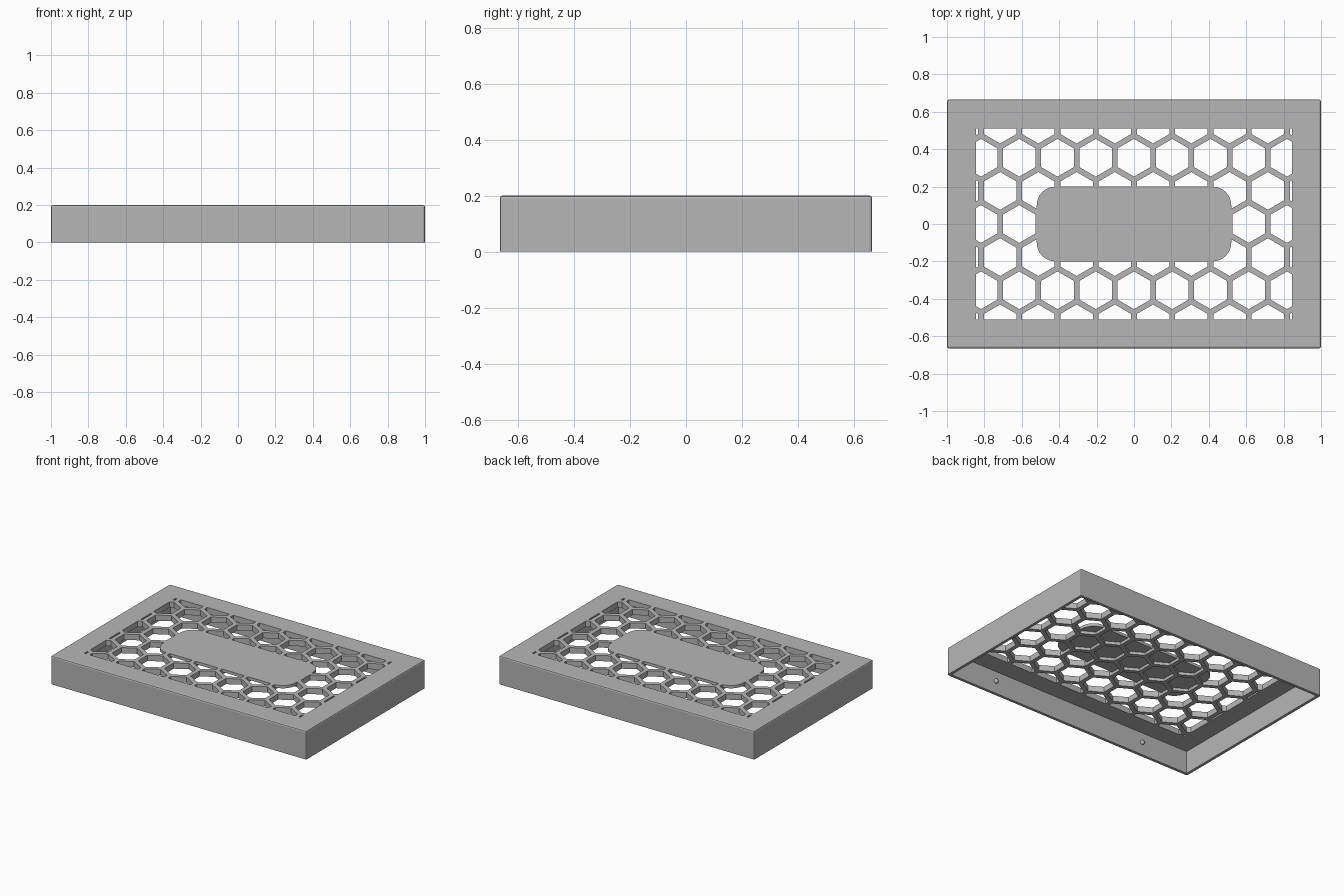
import bpy, bmesh, math
from mathutils import Vector, Matrix

old = bpy.data.objects.get("Cube")
if old:
    bpy.data.objects.remove(old, do_unlink=True)

HX, HY, H = 1.0, 0.665, 0.2        # half length, half width, height
WALL, ROOF, COVER = 0.02, 0.04, 0.02
FIELD_X, FIELD_Y = 0.845, 0.51     # half extents of the perforated field
PITCH, RIB = 0.2045, 0.03          # hexagon spacing and rib width

grey = bpy.data.materials.new("plain_grey")
grey.use_nodes = True
grey.diffuse_color = (0.47, 0.47, 0.47, 1)
bsdf = next(n for n in grey.node_tree.nodes if n.type == 'BSDF_PRINCIPLED')
bsdf.inputs["Base Color"].default_value = grey.diffuse_color


def make(name, bm):
    bmesh.ops.recalc_face_normals(bm, faces=bm.faces[:])
    mesh = bpy.data.meshes.new(name)
    bm.to_mesh(mesh)
    bm.free()
    mesh.materials.append(grey)
    obj = bpy.data.objects.new(name, mesh)
    bpy.context.collection.objects.link(obj)
    return obj


def box(bm, hx, hy, z0, z1):
    size = Matrix.Diagonal((2 * hx, 2 * hy, z1 - z0, 1))
    bmesh.ops.create_cube(bm, size=1, matrix=Matrix.Translation((0, 0, (z0 + z1) / 2)) @ size)


def extrude_up(bm, height):
    ext = bmesh.ops.extrude_face_region(bm, geom=bm.faces[:])
    verts = [g for g in ext["geom"] if isinstance(g, bmesh.types.BMVert)]
    bmesh.ops.translate(bm, verts=verts, vec=(0, 0, height))


def subtract(target, cutter):
    mod = target.modifiers.new("cut", 'BOOLEAN')
    mod.operation = 'DIFFERENCE'
    mod.solver = 'EXACT'
    mod.object = cutter
    bpy.context.view_layer.update()
    done = target.evaluated_get(bpy.context.evaluated_depsgraph_get())
    mesh = bpy.data.meshes.new_from_object(done)
    target.modifiers.clear()
    target.data = mesh
    bpy.data.objects.remove(cutter, do_unlink=True)


# Outer lid with softened top and corner edges
bm = bmesh.new()
box(bm, HX, HY, 0, H)
edges = [e for e in bm.edges if max(v.co.z for v in e.verts) > H / 2]
bmesh.ops.bevel(bm, geom=edges, offset=0.01, segments=2, profile=0.5, affect='EDGES')
lid = make("lid", bm)

# Hollow underside
bm = bmesh.new()
box(bm, HX - WALL, HY - WALL, -0.1, H - ROOF)
subtract(lid, make("hollow_cutter", bm))

# Hexagon holes, clipped to the rectangular field
bm = bmesh.new()
radius = (PITCH - RIB) / math.sqrt(3)
for row in range(-3, 4):
    for col in range(-5, 6):
        x = (col + 0.5 * (row % 2)) * PITCH
        y = row * PITCH * math.sqrt(3) / 2
        ring = [(x + radius * math.sin(k * math.pi / 3), y + radius * math.cos(k * math.pi / 3), H - 0.1)
                for k in range(6)]
        bm.faces.new([bm.verts.new(p) for p in ring])
for normal, dist in (((1, 0, 0), FIELD_X), ((-1, 0, 0), FIELD_X), ((0, 1, 0), FIELD_Y), ((0, -1, 0), FIELD_Y)):
    bmesh.ops.bisect_plane(bm, geom=bm.verts[:] + bm.edges[:] + bm.faces[:],
                           plane_co=Vector(normal) * dist, plane_no=normal, clear_outer=True)
extrude_up(bm, 0.15)
holes = make("hexagon_cutter", bm)

# Rounded centre panel stays closed on top, with the ribs running below it
bm = bmesh.new()
corners = [(-0.52, -0.2), (0.52, -0.2), (0.52, 0.2), (-0.52, 0.2)]
bm.faces.new([bm.verts.new((x, y, H - COVER)) for x, y in corners])
bmesh.ops.bevel(bm, geom=bm.verts[:], offset=0.1, segments=8, profile=0.5, affect='VERTICES')
extrude_up(bm, 0.2)
subtract(holes, make("panel_keeper", bm))
subtract(lid, holes)

# Small snap bumps inside the long walls
for side, label in ((-1, "front"), (1, "back")):
    for x, hand in ((-0.61, "right"), (0.61, "left")):
        bm = bmesh.new()
        bmesh.ops.create_uvsphere(bm, u_segments=16, v_segments=8, radius=0.017,
                                  matrix=Matrix.Translation((x, side * (HY - WALL), 0.09)))
        bump = make(f"{label}_{hand}_snap_bump", bm)
        for poly in bump.data.polygons:
            poly.use_smooth = True
